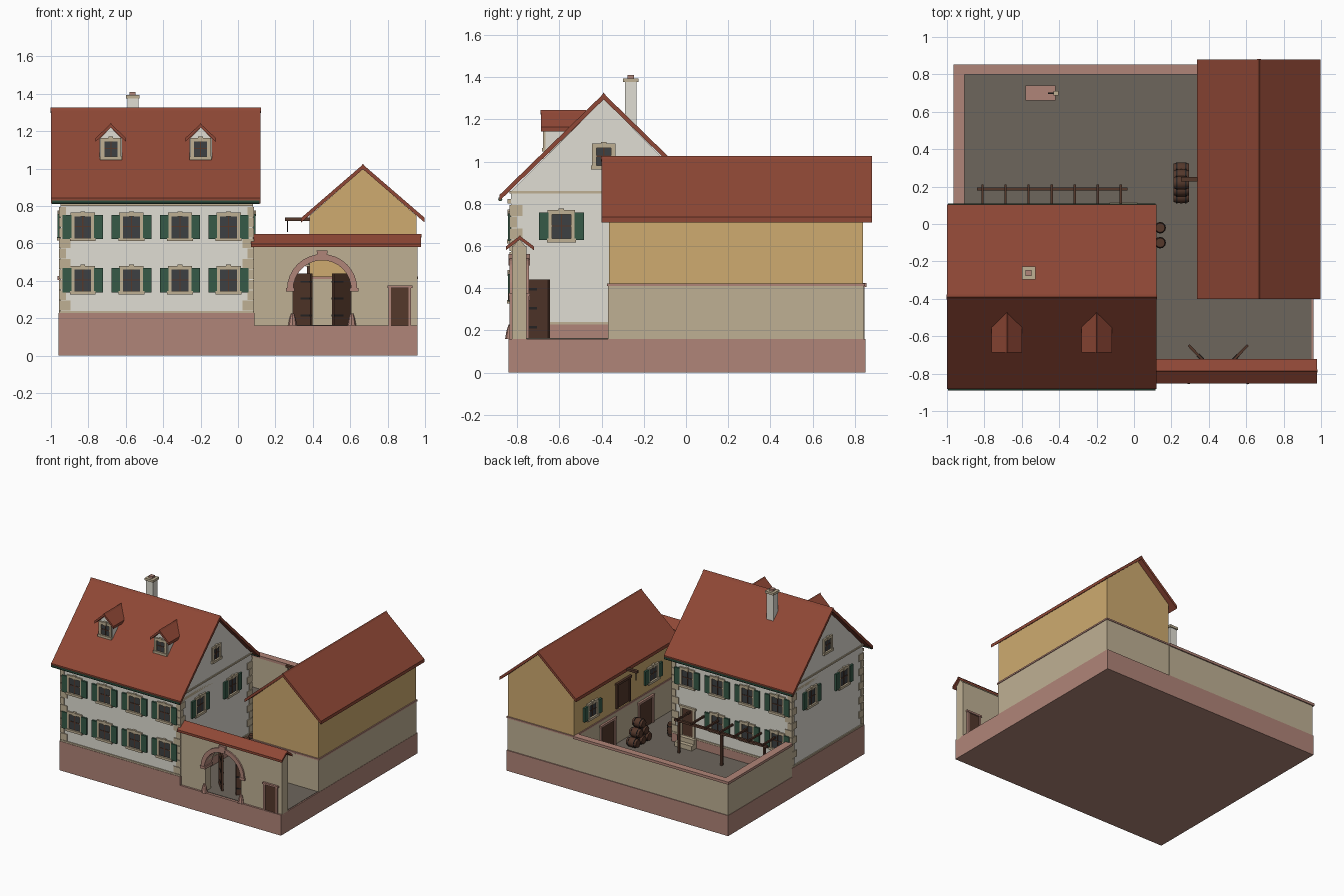
import bpy, bmesh, math
from mathutils import Vector

cube = bpy.data.objects.get("Cube")
if cube:
    bpy.data.objects.remove(cube, do_unlink=True)

COLOURS = {
    "pink sandstone": (0.69, 0.52, 0.47), "paving": (0.43, 0.40, 0.36),
    "white plaster": (0.88, 0.87, 0.83), "sand stone": (0.75, 0.69, 0.58),
    "ochre plaster": (0.81, 0.67, 0.44), "red tile": (0.56, 0.28, 0.21),
    "dark wood": (0.33, 0.22, 0.17), "window glass": (0.24, 0.25, 0.26),
    "shutter green": (0.21, 0.35, 0.28), "iron": (0.16, 0.15, 0.15)}
PINK, PAVE, WHITE, SAND, OCHRE, TILE, WOOD, GLASS, GREEN, IRON = COLOURS
MATS = {}
for mat_name, rgb in COLOURS.items():
    lin = [((c + 0.055) / 1.055) ** 2.4 for c in rgb] + [1]
    m = bpy.data.materials.new(mat_name)
    m.use_nodes = True
    m.diffuse_color = lin
    m.node_tree.nodes["Principled BSDF"].inputs["Base Color"].default_value = lin
    MATS[mat_name] = m


# Pieces are (material, rings of points); each object joins several pieces
def place(axis, a, b, t):
    return Vector({"x": (t, a, b), "y": (a, t, b), "z": (a, b, t)}[axis])


def prism(mat, axis, lo, hi, profile):
    return mat, [[place(axis, a, b, t) for a, b in profile] for t in (lo, hi)]


def box(mat, x0, x1, y0, y1, z0, z1):
    return prism(mat, "z", z0, z1, [(x0, y0), (x1, y0), (x1, y1), (x0, y1)])


def lathe(mat, axis, a, b, stations, sides=12):
    turn = [2 * math.pi * i / sides for i in range(sides)]
    return mat, [[place(axis, a + r * math.cos(k), b + r * math.sin(k), t) for k in turn]
                 for t, r in stations]


def make(name, *pieces, smooth=False):
    bm = bmesh.new()
    mesh = bpy.data.meshes.new(name)
    slots = list(dict.fromkeys(p[0] for p in pieces))
    for s in slots:
        mesh.materials.append(MATS[s])
    for mat, rings in pieces:
        rows = [[bm.verts.new(p) for p in ring] for ring in rings]
        n = len(rows[0])
        faces = [bm.faces.new(rows[0][::-1]), bm.faces.new(rows[-1])]
        for lo, hi in zip(rows, rows[1:]):
            faces += [bm.faces.new((lo[i], lo[(i + 1) % n], hi[(i + 1) % n], hi[i]))
                      for i in range(n)]
        for f in faces:
            f.material_index = slots.index(mat)
            f.smooth = smooth and len(f.verts) == 4
    bmesh.ops.recalc_face_normals(bm, faces=bm.faces[:])
    bm.to_mesh(mesh)
    bm.free()
    ob = bpy.data.objects.new(name, mesh)
    bpy.context.collection.objects.link(ob)
    return ob


def roof(name, axis, lo, hi, mid, half, eave, top, thick):
    slope = [(mid - half, eave), (mid, top), (mid + half, eave)]
    under = [(a, z - thick) for a, z in reversed(slope)]
    c = thick * 0.45
    ridge = [(mid - c, top - c), (mid, top + c * 0.4), (mid + c, top - c), (mid, top - 2 * c)]
    return make(name, prism(TILE, axis, lo, hi, slope + under),
                prism(TILE, axis, lo - 0.002, hi + 0.002, ridge))


# Boxes measured from a wall: u along it, d outward from it
def on_wall(wall, mat, u0, u1, d0, d1, z0, z1):
    axis, pos, side = wall
    p, q = sorted((pos + side * d0, pos + side * d1))
    return box(mat, p, q, u0, u1, z0, z1) if axis == "x" else box(mat, u0, u1, p, q, z0, z1)


def window(name, wall, u, z0, z1, half=0.065, shutters=True):
    def part(mat, a, b, d, lo, hi):
        return on_wall(wall, mat, u + a, u + b, -0.005, d, lo, hi)
    g, mid = half - 0.02, (z0 + z1) / 2
    pieces = [part(GLASS, -g, g, 0.004, z0 + 0.015, z1 - 0.02),
              part(SAND, -half, -g, 0.012, z0, z1), part(SAND, g, half, 0.012, z0, z1),
              part(SAND, -half, half, 0.012, z1 - 0.02, z1),
              part(SAND, -half - 0.004, half + 0.004, 0.018, z0 - 0.003, z0 + 0.015),
              part(SAND, -0.013, 0.013, 0.016, z1 - 0.022, z1 + 0.007),
              part(WOOD, -0.003, 0.003, 0.007, z0 + 0.015, z1 - 0.02),
              part(WOOD, -g, g, 0.007, mid - 0.003, mid + 0.003)]
    if shutters:
        for s in (-1, 1):
            a, b = sorted((s * (half - 0.004), s * (half + 0.042)))
            pieces.append(part(GREEN, a, b, 0.014, z0 + 0.008, z1 - 0.012))
    make(name, *pieces)


def door(name, wall, u, half, z0, z1, frame, rim=0.018):
    make(name, on_wall(wall, WOOD, u - half, u + half, -0.004, 0.006, z0, z1),
         on_wall(wall, frame, u - half - rim, u - half, -0.004, 0.012, z0, z1),
         on_wall(wall, frame, u + half, u + half + rim, -0.004, 0.012, z0, z1),
         on_wall(wall, frame, u - half - rim - .006, u + half + rim + .006, -.004, .016, z1, z1 + rim))


# Ground
make("base", box(PINK, -0.96, 0.96, -0.84, 0.85, 0, 0.16))
make("yard_paving", box(PAVE, -0.95, 0.95, -0.82, 0.82, 0.15, 0.163))

# House body
gable = [(-0.83, 0.16), (0.05, 0.16), (0.05, 0.858), (-0.39, 1.295), (-0.83, 0.858)]
make("house_walls", prism(WHITE, "x", -0.95, 0.08, gable))
make("house_plinth", box(PINK, -0.96, 0.087, -0.84, 0.058, 0.15, 0.228),
     box(SAND, -0.957, 0.085, -0.837, 0.056, 0.228, 0.24))
make("house_eaves_band", box(SAND, -0.956, 0.086, -0.836, 0.056, 0.848, 0.86),
     box(SAND, -0.95, 0.08, -0.845, 0.065, 0.8, 0.822))
roof("house_roof", "x", -1.0, 0.12, -0.39, 0.493, 0.842, 1.322, 0.028)
for side, y in (("front", -0.88), ("rear", 0.1)):
    make(side + "_gutter", lathe(GREEN, "x", y, 0.822, [(-0.995, 0.01), (0.115, 0.01)], 8))
quoins = []
for i in range(10):
    w, z = (0.055, 0.03)[i % 2], 0.242 + i * 0.0556
    for x0, x1 in ((-0.956, -0.95 + w), (0.08 - w, 0.086)):
        v = 0.085 - w
        for y0, y1 in ((-0.836, -0.83 + v), (0.05 - v, 0.056)):
            quoins.append(box(SAND, x0, x1, y0, y1, z, z + 0.052))
make("corner_quoins", *quoins)

# House windows and rear door
FRONT, REAR = ("y", -0.83, -1), ("y", 0.05, 1)
for u in (-0.83, -0.57, -0.31, -0.05):
    for z in (0.33, 0.615):
        window("front_window", FRONT, u, z, z + 0.15)
        if u < -0.1 or z > 0.5:
            window("rear_window", REAR, u, z, z + 0.15)
for wall in (("x", 0.08, 1), ("x", -0.95, -1)):
    for u in (-0.59, -0.19):
        window("side_window", wall, u, 0.62, 0.77)
    window("gable_window", wall, -0.39, 0.965, 1.085, 0.055, False)
door("house_door", REAR, -0.055, 0.045, 0.235, 0.45, SAND)
make("door_steps", box(SAND, -0.13, 0.02, 0.04, 0.115, 0.16, 0.2),
     box(SAND, -0.13, 0.02, 0.04, 0.085, 0.2, 0.235))

# Dormers
for x in (-0.68, -0.2):
    make("dormer_walls", prism(WHITE, "y", -0.665, -0.49, [
        (x - 0.06, 1.04), (x + 0.06, 1.04), (x + 0.06, 1.16), (x, 1.22), (x - 0.06, 1.16)]))
    window("dormer_window", ("y", -0.665, -1), x, 1.05, 1.165, 0.055, False)
    roof("dormer_roof", "y", -0.688, -0.475, x, 0.082, 1.163, 1.24, 0.02)

# Chimney
make("chimney", box(WHITE, -0.592, -0.533, -0.29, -0.235, 1.1, 1.378),
     box(SAND, -0.6, -0.526, -0.298, -0.226, 1.376, 1.394),
     box(PINK, -0.58, -0.547, -0.278, -0.246, 1.394, 1.41))

# Barn
make("barn_lower_walls", box(SAND, 0.38, 0.958, -0.37, 0.842, 0.15, 0.415))
make("barn_upper_walls", prism(OCHRE, "y", -0.365, 0.838, [
    (0.382, 0.41), (0.955, 0.41), (0.955, 0.748), (0.668, 0.998), (0.382, 0.748)]))
make("barn_band", box(PINK, 0.375, 0.963, -0.375, 0.847, 0.41, 0.422))
roof("barn_roof", "y", -0.4, 0.88, 0.668, 0.33, 0.737, 1.022, 0.025)
BARN = ("x", 0.38, -1)
for u in (0.43, -0.04):
    door("barn_door", BARN, u, 0.075, 0.16, 0.365, PINK)
door("loft_hatch", BARN, 0.24, 0.07, 0.44, 0.62, WOOD)
for u in (0.62, -0.13):
    window("barn_window", BARN, u, 0.48, 0.61)
make("hoist_beam", box(WOOD, 0.25, 0.42, 0.228, 0.252, 0.72, 0.738),
     box(IRON, 0.262, 0.268, 0.237, 0.243, 0.66, 0.722))

# Gate wall with an arched opening
CX, SPRING, INNER, OUTER = 0.45, 0.355, 0.155, 0.188


def arc(r, steps=16):
    return [(CX - r * math.cos(math.pi * i / steps), SPRING + r * math.sin(math.pi * i / steps))
            for i in range(steps + 1)]


make("gate_wall", prism(SAND, "y", -0.825, -0.755, [(0.08, 0.6), (0.08, 0.15), (CX - INNER, 0.15)]
     + arc(INNER) + [(CX + INNER, 0.15), (0.96, 0.15), (0.96, 0.6)]),
     prism(SAND, "x", 0.08, 0.96, [(-0.825, 0.59), (-0.755, 0.59), (-0.79, 0.635)]))
make("gate_arch", prism(PINK, "y", -0.837, -0.743, arc(INNER) + arc(OUTER)[::-1]),
     prism(PINK, "y", -0.842, -0.738, [(CX - 0.02, 0.508), (CX + 0.02, 0.508),
                                       (CX + 0.03, 0.562), (CX - 0.03, 0.562)]))
roof("gate_roof", "x", 0.07, 0.978, -0.787, 0.066, 0.598, 0.648, 0.018)
for s in (-1, 1):
    x = CX + s * 0.17
    make("arch_impost", box(PINK, x - 0.023, x + 0.023, -0.84, -0.74, 0.342, 0.362))
    make("wheel_guard", lathe(PINK, "z", CX + s * 0.158, -0.833,
                              [(0.16, 0.024), (0.2, 0.017), (0.225, 0.008)], 8))
    # Open leaf with iron straps
    near, far = Vector((CX + s * 0.058, -0.752)), Vector((CX + s * 0.158, -0.648))
    run = far - near
    across = Vector((-run.y, run.x)).normalized()

    def plank(mat, end, half, z0, z1):
        q, w = near + run * end, across * half
        return prism(mat, "z", z0, z1, [near - w, q - w, q + w, near + w])
    make("gate_leaf", plank(WOOD, 1, 0.007, 0.165, 0.44),
         *[plank(IRON, 0.5, 0.01, z, z + 0.01) for z in (0.21, 0.3, 0.39)])
for wall in (("y", -0.825, -1), ("y", -0.755, 1)):
    door("side_door", wall, 0.865, 0.047, 0.16, 0.362, PINK, 0.014)

# Yard walls with coping
make("yard_wall", box(SAND, -0.957, -0.912, 0.05, 0.845, 0.15, 0.405),
     box(SAND, -0.957, 0.38, 0.805, 0.845, 0.15, 0.405))
make("yard_wall_coping", box(PINK, -0.965, -0.905, 0.058, 0.8, 0.405, 0.425),
     box(PINK, -0.965, 0.38, 0.8, 0.854, 0.405, 0.425))

# Pergola
make("pergola", box(WOOD, -0.84, -0.035, 0.178, 0.196, 0.405, 0.422),
     *[box(WOOD, x - 0.008, x + 0.008, 0.178, 0.195, 0.16, 0.41) for x in (-0.81, -0.44, -0.07)],
     *[box(WOOD, x - 0.006, x + 0.006, 0.05, 0.212, 0.422, 0.436)
       for x in [-0.81 + i * 0.1233 for i in range(7)]])

# Fountain
make("fountain", box(PINK, -0.58, -0.42, 0.66, 0.74, 0.16, 0.225),
     box(SAND, -0.43, -0.405, 0.688, 0.712, 0.16, 0.31),
     box(IRON, -0.46, -0.42, 0.696, 0.704, 0.275, 0.283))


# Barrels
def barrel(axis, a, b, t, length, r):
    hoops = [lathe(IRON, axis, a, b, [(t + length * k, r), (t + length * (k + 0.07), r)])
             for k in (0.18, 0.75)]
    make("barrel", lathe(WOOD, axis, a, b, [(t, r * 0.8), (t + length * 0.25, r * 0.96),
         (t + length * 0.5, r), (t + length * 0.75, r * 0.96), (t + length, r * 0.8)]),
         *hoops, smooth=True)


for row in range(3):
    for i in range(3 - row):
        barrel("x", 0.147 + 0.073 * (i + row / 2), 0.198 + 0.063 * row, 0.21, 0.085, 0.0365)
for y in (-0.02, -0.1):
    barrel("z", 0.14, y, 0.162, 0.1, 0.031)
